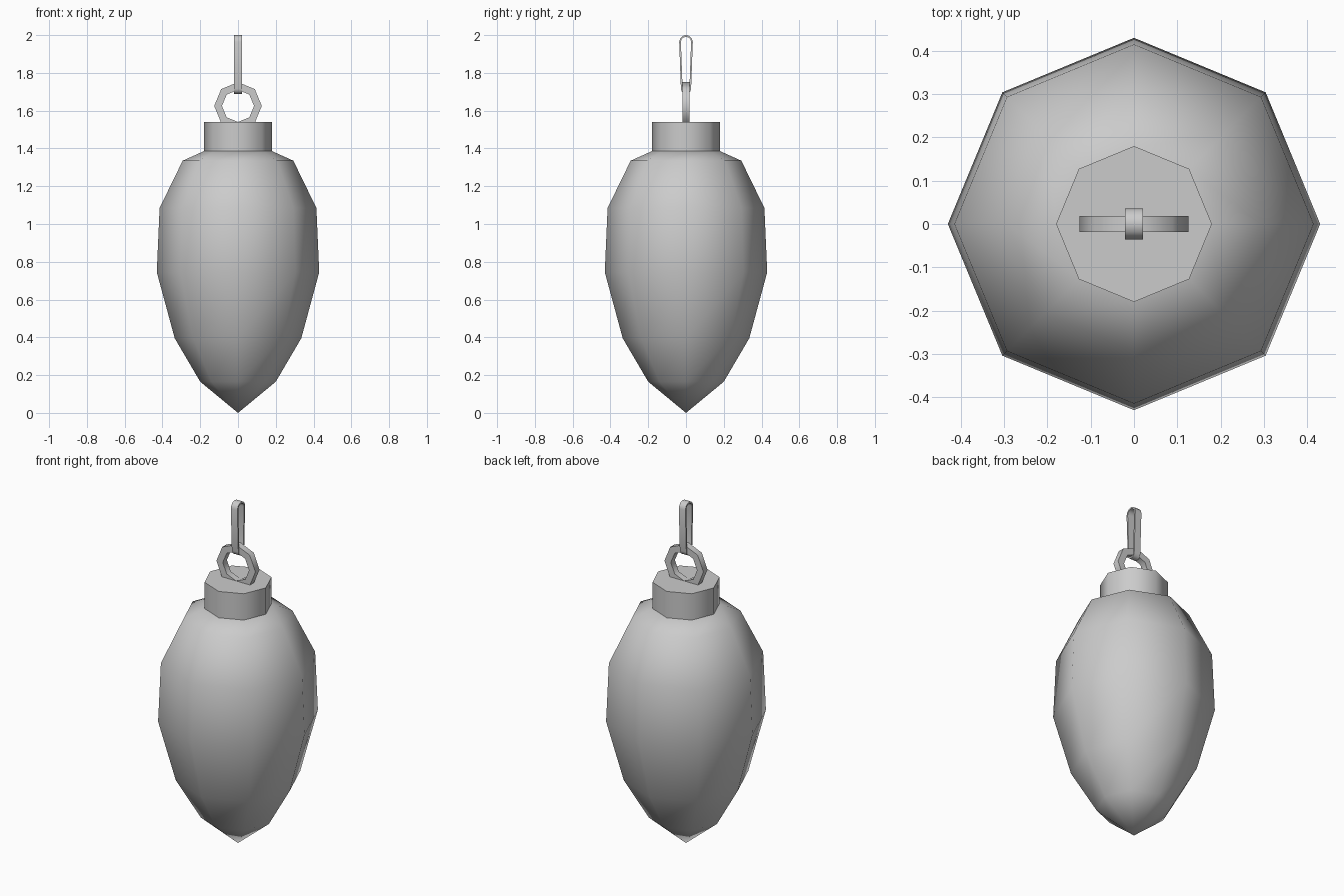
import bpy, bmesh, math
from math import sin, cos, pi

cube = bpy.data.objects.get("Cube")
if cube:
    bpy.data.objects.remove(cube, do_unlink=True)

grey = bpy.data.materials.new("plain grey")
grey.use_nodes = True
GREY = (0.6, 0.6, 0.6, 1)
grey.diffuse_color = GREY
grey.node_tree.nodes["Principled BSDF"].inputs["Base Color"].default_value = GREY


def finish(name, bm, angle):
    """Turn a bmesh into a smooth shaded object with sharp edges above angle."""
    bmesh.ops.recalc_face_normals(bm, faces=bm.faces)
    mesh = bpy.data.meshes.new(name)
    bm.to_mesh(mesh)
    bm.free()
    mesh.materials.append(grey)
    obj = bpy.data.objects.new(name, mesh)
    bpy.context.collection.objects.link(obj)
    bpy.ops.object.select_all(action="DESELECT")
    obj.select_set(True)
    bpy.context.view_layer.objects.active = obj
    bpy.ops.object.shade_smooth_by_angle(angle=math.radians(angle))
    return obj


def lathe(name, profile, angle, sides=8):
    """Spin (radius, height) points round z; the ends on the axis are welded."""
    bm = bmesh.new()
    verts = [bm.verts.new((r, 0, z)) for r, z in profile]
    edges = [bm.edges.new(pair) for pair in zip(verts, verts[1:])]
    bmesh.ops.spin(bm, geom=verts + edges, cent=(0, 0, 0), axis=(0, 0, 1),
                   angle=2 * pi, steps=sides)
    bmesh.ops.remove_doubles(bm, verts=bm.verts, dist=0.0005)
    return finish(name, bm, angle)


def band(name, outer, inner, half, place, angle):
    """Closed flat-section loop between two outlines, 2 * half wide."""
    bm = bmesh.new()
    loops = [[bm.verts.new(place(u, v, w)) for u, v in line]
             for line, w in ((outer, half), (outer, -half),
                             (inner, -half), (inner, half))]
    n = len(outer)
    for a, b in zip(loops, loops[1:] + loops[:1]):
        for i in range(n):
            j = (i + 1) % n
            bm.faces.new((a[i], a[j], b[j], b[i]))
    return finish(name, bm, angle)


def circle(r, z):
    return [(r * cos(i * pi / 4), z + r * sin(i * pi / 4)) for i in range(8)]


def link_outline(inset):
    """Long loop with a wide round top and a narrower round bottom."""
    points = []
    for r, z, start in ((0.036, 1.964, 0), (0.027, 1.716, pi)):
        for i in range(7):
            a = start + i * pi / 6
            points.append(((r - inset) * cos(a), z + (r - inset) * sin(a)))
    return points


# Eight-sided bulb, pointed at the bottom
lathe("bulb", [(0, 0), (0.2, 0.165), (0.335, 0.395), (0.43, 0.745),
               (0.415, 1.085), (0.293, 1.335), (0.178, 1.387), (0, 1.387)], 60)

# Collar on top of the bulb
lathe("cap", [(0, 1.385), (0.18, 1.385), (0.18, 1.54), (0, 1.54)], 50)

# Octagonal ring set into the cap
band("hanging_ring", circle(0.126, 1.625), circle(0.085, 1.625), 0.019,
     lambda u, v, w: (u, w, v), 50)

# Thin strip loop through the ring
band("hook_loop", link_outline(0), link_outline(0.009), 0.021,
     lambda u, v, w: (w, u, v), 40)
